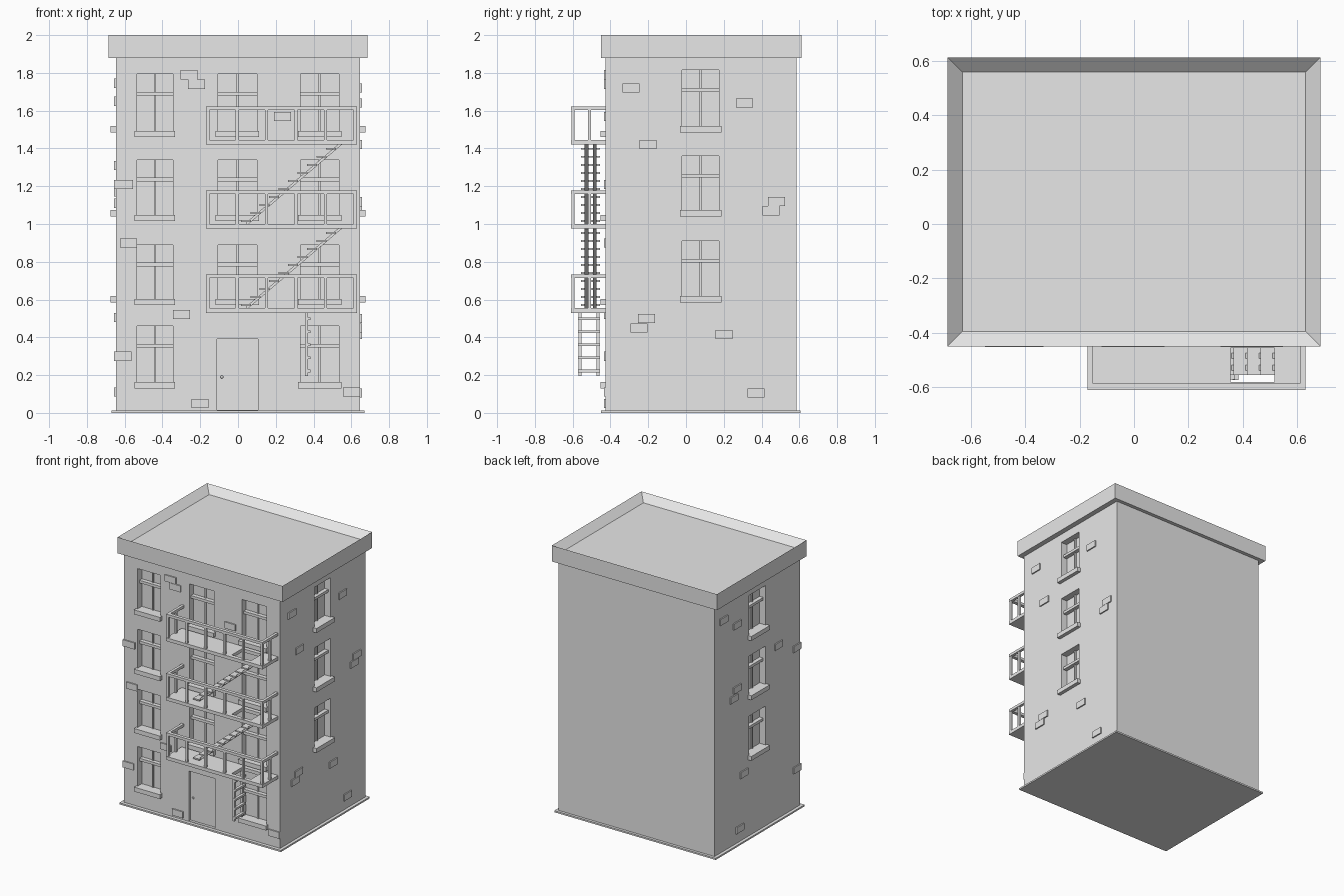
import bpy
import bmesh
from math import atan2, hypot
from mathutils import Matrix, Vector

old = bpy.data.objects.get("Cube")
if old:
    bpy.data.objects.remove(old, do_unlink=True)

grey = bpy.data.materials.new("plain_grey")
grey.use_nodes = True
grey.diffuse_color = (0.8, 0.8, 0.8, 1)
grey.node_tree.nodes["Principled BSDF"].inputs["Base Color"].default_value = (0.8, 0.8, 0.8, 1)

HALF_X, FRONT, BACK = 0.647, -0.425, 0.585


def add_box(bm, x, y, z, turn=None):
    """Add a box given its (min, max) on each axis."""
    size = Vector((x[1] - x[0], y[1] - y[0], z[1] - z[0]))
    centre = Vector((sum(x), sum(y), sum(z))) / 2
    matrix = Matrix.Translation(centre) @ (turn or Matrix()) @ Matrix.Diagonal(size.to_4d())
    bmesh.ops.create_cube(bm, size=1, matrix=matrix)


def wall_box(bm, wall, u, z, d):
    """Add a box on a wall: u runs along it, d is the distance out of it."""
    if wall == "front":
        add_box(bm, u, (FRONT - d[1], FRONT - d[0]), z)
    elif wall == "right":
        add_box(bm, (HALF_X + d[0], HALF_X + d[1]), u, z)
    else:
        add_box(bm, (-HALF_X - d[1], -HALF_X - d[0]), u, z)


def finish(bm, name):
    mesh = bpy.data.meshes.new(name)
    bm.to_mesh(mesh)
    bm.free()
    mesh.materials.append(grey)
    obj = bpy.data.objects.new(name, mesh)
    bpy.context.collection.objects.link(obj)
    return obj


# Window layout: wall, span along the wall, sill base, top
windows = []
front_rows = [(0.13, 0.46), (0.57, 0.89), (1.015, 1.34), (1.46, 1.795)]
front_columns = [(-0.535, -0.345), (-0.107, 0.1), (0.33, 0.535)]
for row, (low, high) in enumerate(front_rows):
    for column, span in enumerate(front_columns):
        if (row, column) != (0, 1):
            windows.append(("front", span, low, high))
for low, high in [(0.585, 0.91), (1.04, 1.36), (1.485, 1.815)]:
    for wall in ("left", "right"):
        windows.append((wall, (-0.02, 0.175), low, high))

# Walls with window and door recesses cut in
walls_bm = bmesh.new()
add_box(walls_bm, (-HALF_X, HALF_X), (FRONT, BACK), (0.005, 1.89))
walls = finish(walls_bm, "walls")
cut_bm = bmesh.new()
for wall, span, low, high in windows:
    wall_box(cut_bm, wall, span, (low + 0.03, high), (-0.05, 0.05))
DOOR = (-0.11, 0.105)
wall_box(cut_bm, "front", DOOR, (0.015, 0.39), (-0.02, 0.05))
cutter = finish(cut_bm, "recess_cutter")
cutter.hide_render = True
cut = walls.modifiers.new("recesses", "BOOLEAN")
cut.operation, cut.solver, cut.object = "DIFFERENCE", "EXACT", cutter
bpy.context.view_layer.objects.active = walls
bpy.ops.object.modifier_apply(modifier=cut.name)
bpy.data.objects.remove(cutter, do_unlink=True)

# Window sills, cross rails and glazing bars
sills, frames = bmesh.new(), bmesh.new()
for wall, (a, b), low, high in windows:
    wall_box(sills, wall, (a - 0.012, b + 0.012), (low, low + 0.033), (-0.049, 0.027))
    rail = high - 0.115
    wall_box(frames, wall, (a, b), (rail, rail + 0.02), (-0.051, -0.02))
    mid = (a + b) / 2
    wall_box(frames, wall, (mid - 0.006, mid + 0.006), (low + 0.03, high), (-0.051, -0.04))
finish(sills, "window_sills")
finish(frames, "window_bars")

# Door knob
knob = bmesh.new()
bmesh.ops.create_uvsphere(knob, u_segments=10, v_segments=6, radius=0.008,
                          matrix=Matrix.Translation((-0.085, FRONT + 0.013, 0.19)))
finish(knob, "door_knob")

# Ground plinth
plinth = bmesh.new()
add_box(plinth, (-0.67, 0.67), (-0.45, 0.605), (0, 0.012))
finish(plinth, "plinth")

# Parapet cap with a sunken roof
cap = bmesh.new()
add_box(cap, (-0.685, 0.685), (-0.45, 0.612), (1.88, 2.0))
cap.faces.ensure_lookup_table()
top = max(cap.faces, key=lambda f: f.calc_center_median().z)
bmesh.ops.inset_region(cap, faces=[top], thickness=0.055, use_even_offset=True)
bmesh.ops.translate(cap, verts=top.verts, vec=(0, 0, -0.05))
finish(cap, "parapet_and_roof")

# Loose raised bricks: centre along the wall and height
bricks = {
    "right": [(-0.29, 1.72), (0.31, 1.64), (-0.2, 1.42), (0.48, 1.12), (0.45, 1.07),
              (-0.21, 0.5), (-0.25, 0.45), (0.2, 0.415), (0.37, 0.105)],
    "left": [(0.48, 1.745), (0.32, 1.65), (-0.17, 1.31), (-0.39, 1.21), (0.32, 1.17),
             (0.36, 1.11), (0.24, 0.505), (-0.39, 0.3), (0.29, 0.11)],
    "front": [(-0.26, 1.79), (-0.22, 1.74), (0.235, 1.57), (-0.6, 1.21), (-0.58, 0.9),
              (-0.3, 0.52), (-0.61, 0.3), (-0.2, 0.05), (0.6, 0.11)],
}
brick_bm = bmesh.new()
for wall, places in bricks.items():
    for u, z in places:
        wall_box(brick_bm, wall, (u - 0.045, u + 0.045), (z - 0.024, z + 0.024), (-0.01, 0.009))
finish(brick_bm, "raised_bricks")

# Fire escape balconies
LEFT, RIGHT, OUT = -0.17, 0.63, -0.61
LEVELS = [0.53, 0.975, 1.42]
HATCH_X, HATCH_Y = (0.355, 0.515), (-0.58, -0.455)
for number, z in enumerate(LEVELS, 1):
    floor = bmesh.new()
    deck = (z, z + 0.025)
    add_box(floor, (LEFT, HATCH_X[0]), (OUT, FRONT), deck)
    add_box(floor, (HATCH_X[1], RIGHT), (OUT, FRONT), deck)
    add_box(floor, HATCH_X, (OUT, HATCH_Y[0]), deck)
    add_box(floor, HATCH_X, (HATCH_Y[1], FRONT), deck)
    finish(floor, f"balcony_floor_{number}")

    railing = bmesh.new()
    bar, post = (z + 0.183, z + 0.203), (z + 0.02, z + 0.19)
    add_box(railing, (LEFT, RIGHT), (OUT, OUT + 0.025), bar)
    for x in (LEFT, RIGHT - 0.02):
        add_box(railing, (x, x + 0.02), (OUT + 0.02, FRONT), bar)
        add_box(railing, (x + 0.002, x + 0.018), (-0.518, -0.502), post)
    for i in range(6):
        x = LEFT + 0.002 + i * (RIGHT - LEFT - 0.02) / 5
        add_box(railing, (x, x + 0.016), (OUT + 0.004, OUT + 0.02), post)
    finish(railing, f"balcony_railing_{number}")

# Stairs between balconies
STEPS = 10
for number, (low, high) in enumerate(zip(LEVELS, LEVELS[1:]), 1):
    stairs = bmesh.new()
    start, end = Vector((0.045, low + 0.025)), Vector((0.545, high + 0.005))
    run = end - start
    mid, half = (start + end) / 2, hypot(*run) / 2
    turn = Matrix.Rotation(-atan2(run.y, run.x), 4, "Y")
    for y in (-0.527, -0.483):
        add_box(stairs, (mid.x - half, mid.x + half), (y - 0.01, y + 0.01),
                (mid.y - 0.007, mid.y + 0.007), turn)
    for i in range(STEPS):
        p = start + run * (i + 0.3) / STEPS
        add_box(stairs, (p.x - 0.045, p.x + 0.008), (-0.555, -0.455), (p.y - 0.002, p.y + 0.008))
    finish(stairs, f"stairs_{number}")

# Drop ladder
ladder = bmesh.new()
for y in (-0.57, -0.475):
    add_box(ladder, (0.355, 0.37), (y, y + 0.016), (0.195, 0.535))
for i in range(5):
    z = 0.215 + i * 0.069
    add_box(ladder, (0.362, 0.383), (-0.572, -0.455), (z, z + 0.015))
finish(ladder, "drop_ladder")
